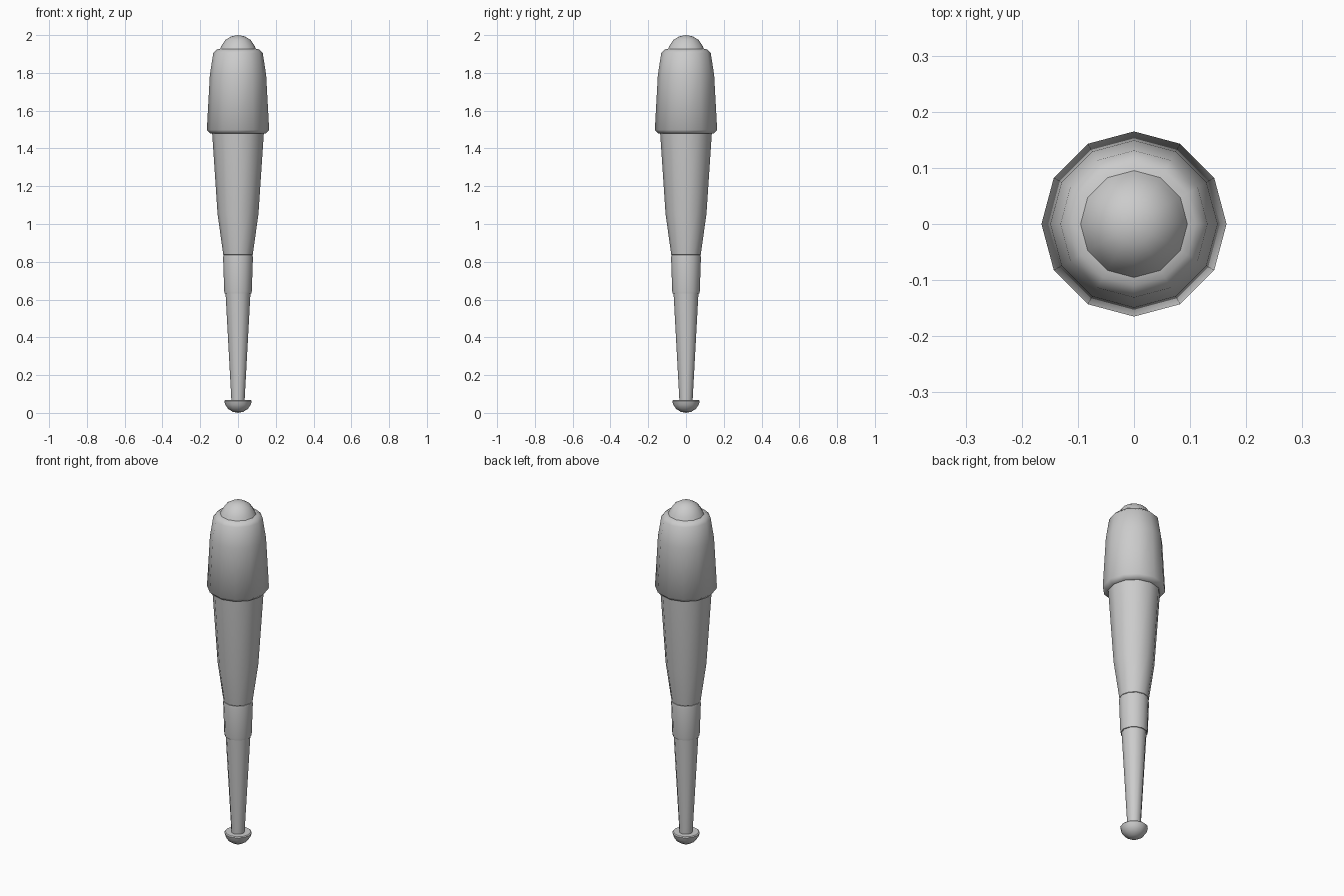
import bpy, bmesh, math

if "Cube" in bpy.data.objects:
    bpy.data.objects.remove(bpy.data.objects["Cube"])

SIDES = 12


def lathe(name, profile, angle=40):
    """Spin a (radius, height) profile around z; zero radius closes to a point."""
    bm = bmesh.new()
    rings = []
    for r, z in profile:
        if r == 0:
            rings.append([bm.verts.new((0, 0, z))] * SIDES)
        else:
            rings.append([bm.verts.new((r * math.cos(math.tau * i / SIDES),
                                        r * math.sin(math.tau * i / SIDES), z))
                          for i in range(SIDES)])
    for a, b in zip(rings, rings[1:]):
        for i in range(SIDES):
            j = (i + 1) % SIDES
            bm.faces.new(list(dict.fromkeys((a[i], a[j], b[j], b[i]))))
    bmesh.ops.recalc_face_normals(bm, faces=bm.faces)
    mesh = bpy.data.meshes.new(name)
    bm.to_mesh(mesh)
    bm.free()
    obj = bpy.data.objects.new(name, mesh)
    bpy.context.collection.objects.link(obj)
    bpy.ops.object.select_all(action='DESELECT')
    obj.select_set(True)
    bpy.context.view_layer.objects.active = obj
    bpy.ops.object.shade_smooth_by_angle(angle=math.radians(angle))
    return obj


# Rounded knob at the foot
lathe("knob", [(0, 0), (0.028, 0.006), (0.052, 0.021), (0.067, 0.042),
               (0.073, 0.064), (0.068, 0.069), (0.036, 0.069)])

# Tapered handle
lathe("handle", [(0.035, 0.066), (0.066, 0.635)])

# Grip collar between handle and body
lathe("collar", [(0.064, 0.632), (0.071, 0.632), (0.073, 0.645),
                 (0.079, 0.822), (0.077, 0.835), (0.070, 0.835)])

# Flaring body
lathe("body", [(0.070, 0.833), (0.078, 0.838), (0.108, 1.05), (0.137, 1.485)])

# Wide upper sleeve
lathe("sleeve", [(0.134, 1.478), (0.145, 1.478), (0.165, 1.498), (0.149, 1.79),
                 (0.131, 1.905), (0.110, 1.925), (0.085, 1.927)], 60)

# Domed tip
lathe("tip", [(0.100, 1.915), (0.088, 1.943), (0.066, 1.975),
              (0.036, 1.993), (0, 2.0)], 60)
